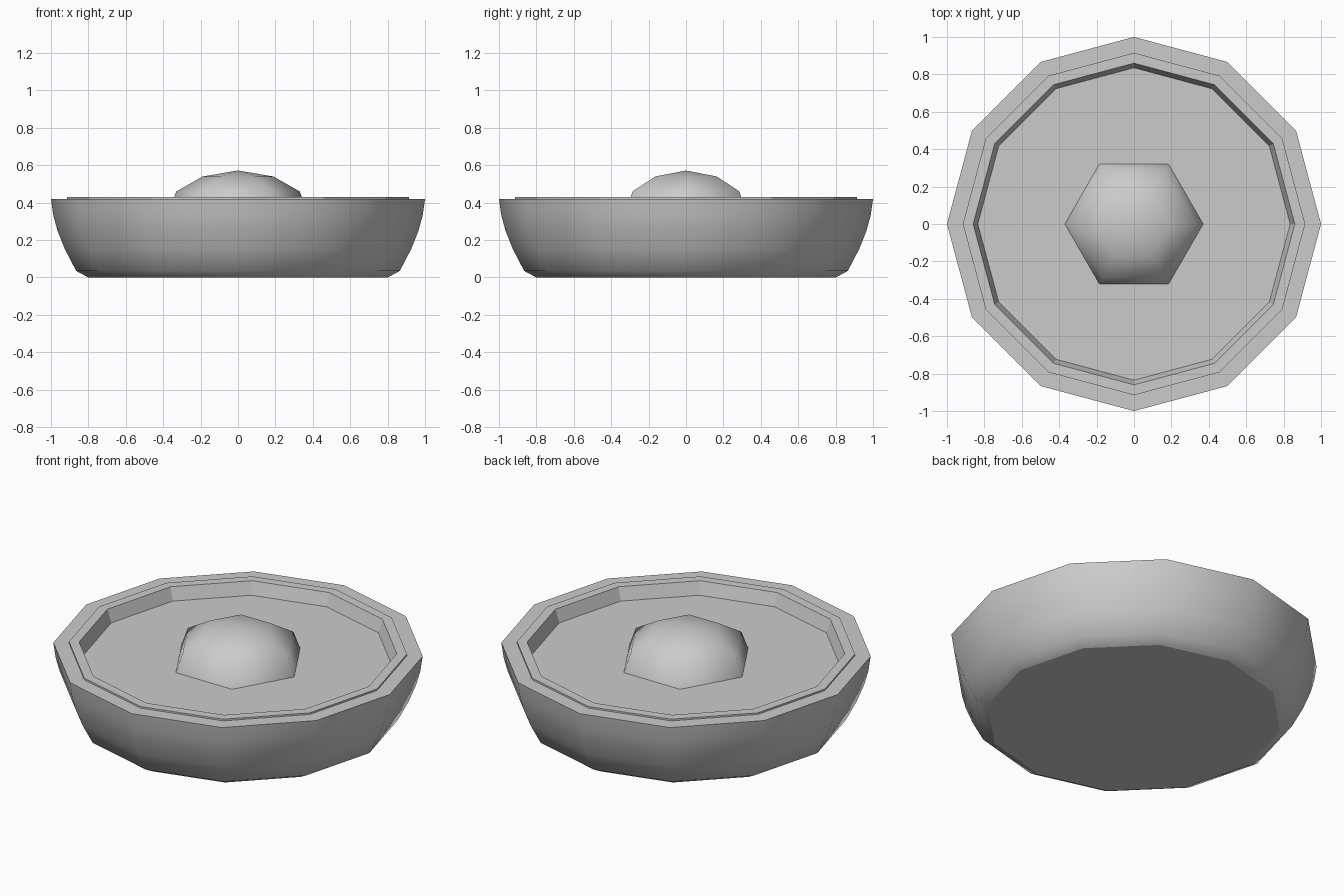
import bpy
import bmesh
from math import cos, sin, tau

if "Cube" in bpy.data.objects:
    bpy.data.objects.remove(bpy.data.objects["Cube"], do_unlink=True)

grey = bpy.data.materials.new("plain_grey")
grey.use_nodes = True
color = (0.6, 0.6, 0.6, 1)
grey.diffuse_color = color
grey.node_tree.nodes["Principled BSDF"].inputs["Base Color"].default_value = color


def lathe(name, profile, sides, smooth_bands):
    """Turn a (radius, height) profile; bands listed in smooth_bands are smooth."""
    bm = bmesh.new()
    rings = []
    for r, z in profile:
        count = sides if r > 0 else 1
        rings.append([bm.verts.new((r * cos(tau * i / sides), r * sin(tau * i / sides), z))
                      for i in range(count)])
    for band, (low, high) in enumerate(zip(rings, rings[1:])):
        for i in range(sides):
            j = (i + 1) % sides
            if len(low) == 1:
                corners = (low[0], high[j], high[i])
            elif len(high) == 1:
                corners = (low[i], low[j], high[0])
            else:
                corners = (low[i], low[j], high[j], high[i])
            bm.faces.new(corners).smooth = band in smooth_bands
    mesh = bpy.data.meshes.new(name)
    bm.to_mesh(mesh)
    bm.free()
    mesh.materials.append(grey)
    obj = bpy.data.objects.new(name, mesh)
    bpy.context.collection.objects.link(obj)
    return obj


# Rounded outer shell with a flat base and flat rim
lathe("bowl_shell",
      [(0, 0), (0.8, 0), (0.865, 0.035), (0.925, 0.15), (0.965, 0.25),
       (0.987, 0.33), (1, 0.42), (0.915, 0.42)], 12, range(1, 6))

# Slightly raised inner lip and the recessed floor
lathe("recessed_tray",
      [(0.915, 0.42), (0.915, 0.43), (0.86, 0.43), (0.835, 0.355), (0, 0.355)], 12, ())

# Six-sided dome in the middle
lathe("center_dome",
      [(0.37, 0.355), (0.33, 0.46), (0.19, 0.54), (0, 0.572)], 6, range(3))
